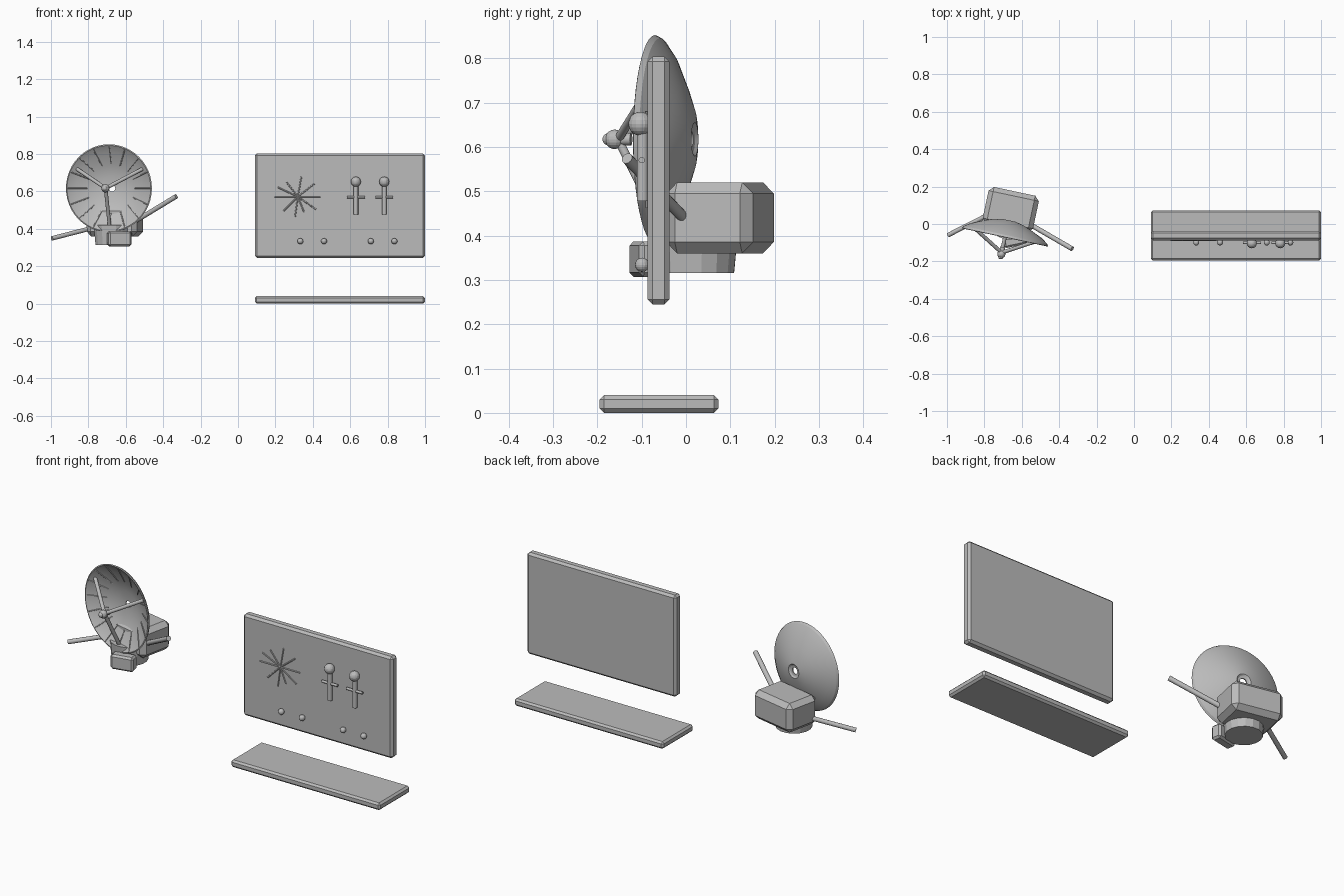
import bpy, bmesh, math
from mathutils import Vector, Matrix

cube = bpy.data.objects.get("Cube")
if cube:
    bpy.data.objects.remove(cube, do_unlink=True)

GREY = (0.5, 0.5, 0.5, 1)
mat = bpy.data.materials.new("plain_grey")
mat.use_nodes = True
mat.diffuse_color = GREY
mat.node_tree.nodes["Principled BSDF"].inputs["Base Color"].default_value = GREY

# Probe frame: origin under the dish centre, turned about z
YAW = math.radians(-12)
PROBE = Matrix.Translation((-0.69, -0.07, 0)) @ Matrix.Rotation(YAW, 4, 'Z')
DISH_Z = 0.617


def add(name, bm, matrix=None, smooth=None):
    mesh = bpy.data.meshes.new(name)
    bmesh.ops.recalc_face_normals(bm, faces=bm.faces)
    if matrix:
        bm.transform(matrix)
    bm.to_mesh(mesh)
    bm.free()
    mesh.materials.append(mat)
    ob = bpy.data.objects.new(name, mesh)
    bpy.context.collection.objects.link(ob)
    if smooth:
        bpy.ops.object.select_all(action='DESELECT')
        ob.select_set(True)
        bpy.context.view_layer.objects.active = ob
        bpy.ops.object.shade_smooth_by_angle(angle=math.radians(smooth))
    return ob


def box(name, centre, size, bevel, matrix=None):
    bm = bmesh.new()
    bmesh.ops.create_cube(bm, size=1)
    bm.transform(Matrix.Translation(centre) @ Matrix.Diagonal((*size, 1)))
    bmesh.ops.bevel(bm, geom=bm.edges[:], offset=bevel, segments=1,
                    affect='EDGES', profile=0.5)
    return add(name, bm, matrix)


def rod(name, a, b, r1, r2=None, sides=12, matrix=None, smooth=40):
    a, b = Vector(a), Vector(b)
    bm = bmesh.new()
    bmesh.ops.create_cone(bm, cap_ends=True, segments=sides, radius1=r1,
                          radius2=r1 if r2 is None else r2, depth=(b - a).length)
    turn = (b - a).to_track_quat('Z', 'Y').to_matrix().to_4x4()
    bm.transform(Matrix.Translation((a + b) / 2) @ turn)
    return add(name, bm, matrix, smooth)


def ball(name, centre, r, matrix=None):
    bm = bmesh.new()
    bmesh.ops.create_uvsphere(bm, u_segments=16, v_segments=10, radius=r)
    bm.transform(Matrix.Translation(centre))
    return add(name, bm, matrix)


def on_dish(r, angle, depth):
    return (r * math.cos(angle), depth, DISH_Z + r * math.sin(angle))


# Base slab and upright panel
box("base_slab", (0.545, -0.061, 0.02), (0.91, 0.268, 0.04), 0.01)
box("display_panel", (0.545, -0.062, 0.524), (0.91, 0.05, 0.56), 0.012)

# Starburst of thin bars on the panel
RAYS = [(0, .12), (38, .115), (80, .11), (128, .1), (155, .12), (180, .125),
        (225, .11), (262, .11), (292, .09), (325, .12)]
for i, (deg, length) in enumerate(RAYS):
    a = math.radians(deg)
    rod(f"starburst_ray_{i}", (0.32, -0.088, 0.572),
        (0.32 + length * math.cos(a), -0.088, 0.572 + length * math.sin(a)),
        0.004, sides=8)

# Two standing figures
for i, x in enumerate((0.63, 0.782)):
    ball(f"figure_head_{i}", (x, -0.103, 0.652), 0.027)
    rod(f"figure_body_{i}", (x, -0.098, 0.478), (x, -0.098, 0.635), 0.013)
    rod(f"figure_arms_{i}", (x - 0.048, -0.1, 0.57), (x + 0.048, -0.1, 0.57), 0.007)

# Row of small balls
for i, x in enumerate((0.333, 0.46, 0.71, 0.836)):
    ball(f"row_ball_{i}", (x, -0.099, 0.334), 0.016)

# Dish: closed profile of (radius, depth), inside then outside, around its axis
PROFILE = [(.018, .078), (.07, .074), (.125, .056), (.185, .027), (.215, .009),
           (.229, -.002), (.235, 0), (.228, .012), (.195, .035), (.125, .066),
           (.08, .083), (.038, .092), (.03, .086), (.018, .084)]
bm = bmesh.new()
STEPS = 48
rings = [[bm.verts.new(on_dish(r, math.tau * k / STEPS, d)) for k in range(STEPS)]
         for r, d in PROFILE]
for ring, nxt in zip(rings, rings[1:] + rings[:1]):
    for k in range(STEPS):
        j = (k + 1) % STEPS
        bm.faces.new((ring[k], ring[j], nxt[j], nxt[k]))
add("dish", bm, PROBE, 20)

# Ribs inside the dish
for k in range(16):
    a = math.tau * k / 16
    rod(f"dish_rib_{k}", on_dish(0.13, a, 0.054), on_dish(0.228, a, 0.0),
        0.003, sides=6, matrix=PROBE)

# Feed and its three struts
for k, deg in enumerate((30, 150, 270)):
    rod(f"feed_strut_{k}", on_dish(0.205, math.radians(deg), 0.018),
        (0, -0.085, DISH_Z), 0.01, matrix=PROBE)
rod("feed_neck", (0, -0.055, DISH_Z), (0, -0.09, DISH_Z), 0.014, matrix=PROBE)
ball("feed_ball", (0, -0.093, DISH_Z), 0.022, PROBE)
ball("feed_tip", (0, -0.107, DISH_Z), 0.014, PROBE)

# Body, round base and front instrument box
box("probe_body", (0, 0.15, 0.44), (0.275, 0.2, 0.16), 0.025, PROBE)
rod("probe_foot", (0, 0.09, 0.315), (0, 0.09, 0.42), 0.092, 0.102,
    sides=16, matrix=PROBE, smooth=None)
box("instrument_box", (0, 0, 0), (0.125, 0.055, 0.08), 0.01,
    Matrix.Translation((-0.635, -0.09, 0.347)) @ Matrix.Rotation(-YAW, 4, 'Z'))

# Side booms
rod("right_boom", (-0.70, 0.09, 0.425), (-0.995, -0.06, 0.349), 0.012)
rod("left_boom", (-0.62, 0.035, 0.398), (-0.33, -0.133, 0.574), 0.013)
